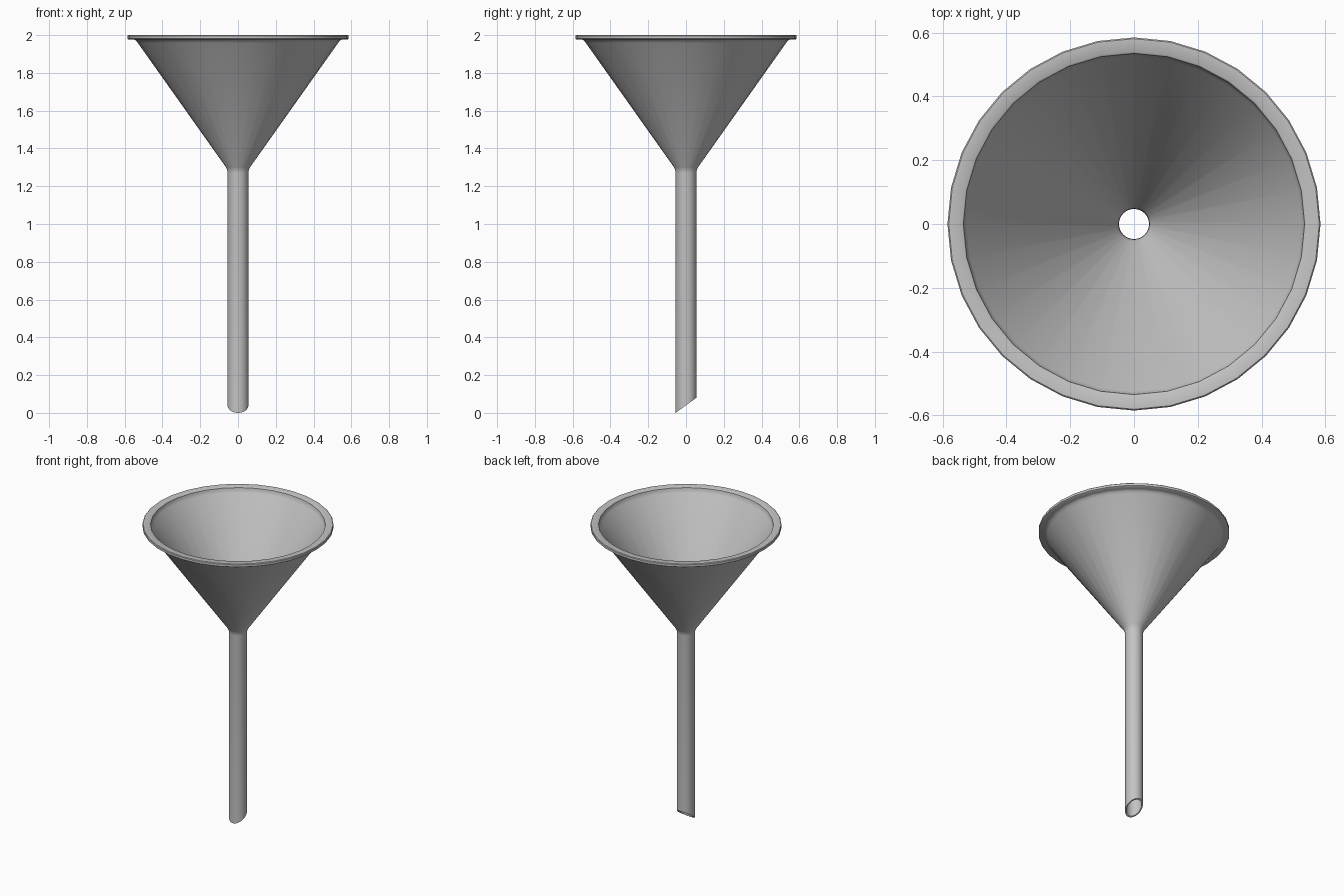
import bpy, bmesh
from math import cos, sin, tau, radians

if "Cube" in bpy.data.objects:
    bpy.data.objects.remove(bpy.data.objects["Cube"], do_unlink=True)

SIDES = 32
STEM_R, BORE_R = 0.055, 0.047
TIP_CUT = 0.08                      # height of the slanted tip

grey = bpy.data.materials.new("plain grey")
grey.use_nodes = True
colour = (0.55, 0.55, 0.55, 1)
grey.diffuse_color = colour
grey.node_tree.nodes["Principled BSDF"].inputs["Base Color"].default_value = colour

# Closed wall section (radius, height): up the outside, over the rim, down the bore
section = [
    (STEM_R, 0), (STEM_R, 1.27), (0.057, 1.285), (0.064, 1.301),
    (0.53, 1.958), (0.54, 1.971), (0.552, 1.977),
    (0.58, 1.977), (0.585, 1.981), (0.585, 1.996), (0.581, 2.0),
    (0.541, 2.0), (0.535, 1.996), (0.532, 1.978), (0.525, 1.967),
    (0.055, 1.305), (0.049, 1.29), (BORE_R, 1.27), (BORE_R, 0),
]

bm = bmesh.new()
rings = []
for radius, height in section:
    ring = []
    for i in range(SIDES):
        a = tau * i / SIDES
        x, y = radius * cos(a), radius * sin(a)
        # The stem end is cut on a slant, lowest at the front
        z = height if height else (y + STEM_R) / (2 * STEM_R) * TIP_CUT
        ring.append(bm.verts.new((x, y, z)))
    rings.append(ring)

for lower, upper in zip(rings, rings[1:] + rings[:1]):
    for i in range(SIDES):
        j = (i + 1) % SIDES
        bm.faces.new((lower[i], lower[j], upper[j], upper[i]))
bmesh.ops.recalc_face_normals(bm, faces=bm.faces)

mesh = bpy.data.meshes.new("funnel")
bm.to_mesh(mesh)
bm.free()
mesh.materials.append(grey)
funnel = bpy.data.objects.new("funnel", mesh)
bpy.context.collection.objects.link(funnel)

bpy.ops.object.select_all(action="DESELECT")
funnel.select_set(True)
bpy.context.view_layer.objects.active = funnel
bpy.ops.object.shade_smooth_by_angle(angle=radians(40))
